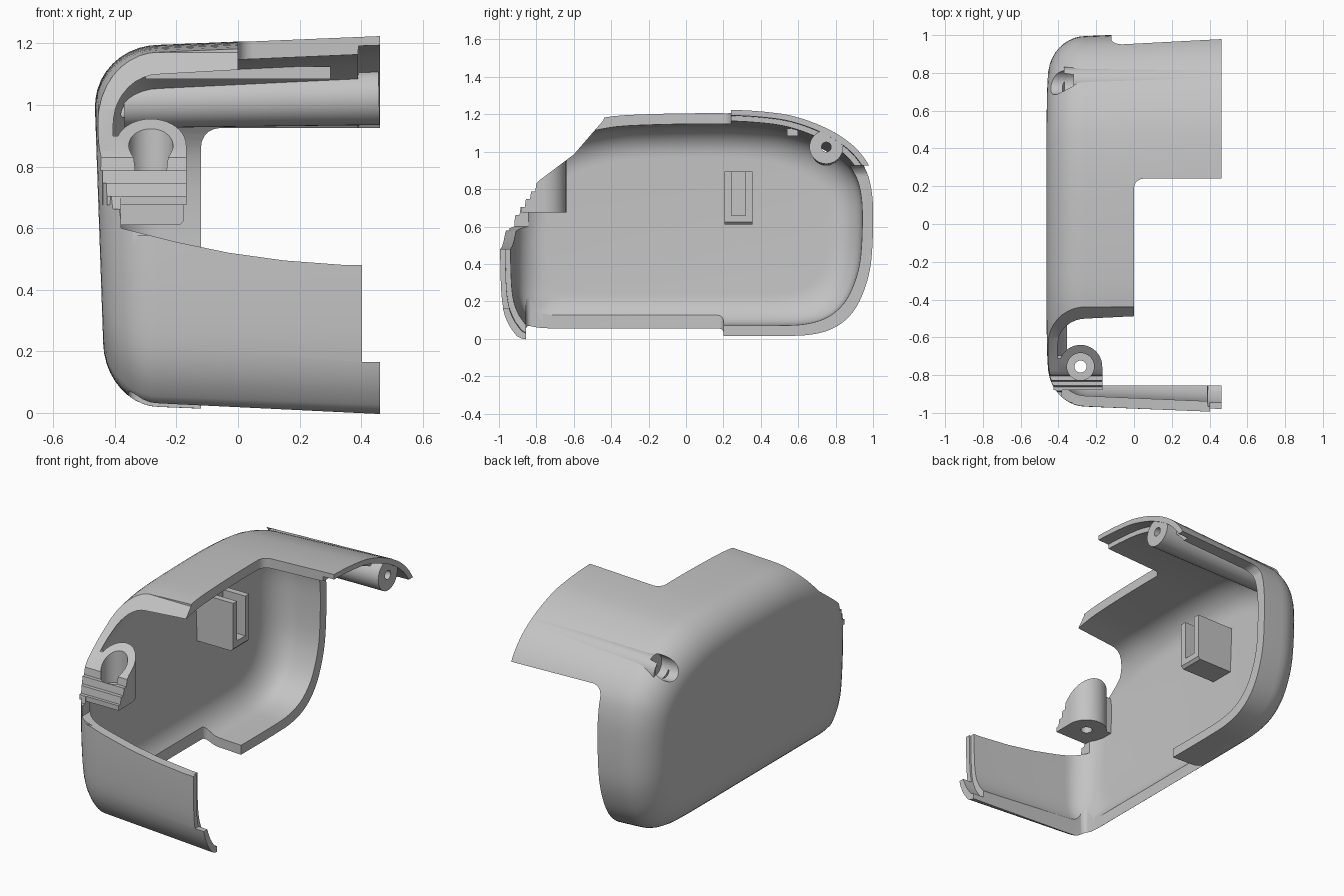
import bpy, bmesh, math
from mathutils import Matrix, Vector

cube = bpy.data.objects.get("Cube")
if cube:
    bpy.data.objects.remove(cube)

GREY = (0.55, 0.55, 0.55, 1)
mat = bpy.data.materials.new("plain grey")
mat.use_nodes = True
mat.diffuse_color = GREY
mat.node_tree.nodes["Principled BSDF"].inputs["Base Color"].default_value = GREY


def finish(name, bm):
    bmesh.ops.recalc_face_normals(bm, faces=bm.faces)
    mesh = bpy.data.meshes.new(name)
    bm.to_mesh(mesh)
    bm.free()
    mesh.materials.append(mat)
    ob = bpy.data.objects.new(name, mesh)
    bpy.context.collection.objects.link(ob)
    return ob


def loft(name, rings):
    bm = bmesh.new()
    loops = [[bm.verts.new(p) for p in ring] for ring in rings]
    n = len(loops[0])
    for a, b in zip(loops, loops[1:]):
        for i in range(n):
            j = (i + 1) % n
            bm.faces.new((a[i], a[j], b[j], b[i]))
    bm.faces.new(loops[0])
    bm.faces.new(loops[-1])
    return finish(name, bm)


def prism(name, pts, axis, lo, hi):
    """Extrude a 2D outline along x (points are y,z) or y (points are x,z)."""
    place = {"x": lambda p, d: (d, p[0], p[1]), "y": lambda p, d: (p[0], d, p[1])}[axis]
    return loft(name, [[place(p, d) for p in pts] for d in (lo, hi)])


def box(name, lo, hi, bevel=0):
    bm = bmesh.new()
    lo, hi = Vector(lo), Vector(hi)
    bmesh.ops.create_cube(bm, size=1, matrix=Matrix.Translation((lo + hi) / 2) @ Matrix.Diagonal((*(hi - lo), 1)))
    if bevel:
        bmesh.ops.bevel(bm, geom=bm.edges[:], offset=bevel, segments=5, profile=0.5, affect="EDGES")
    return finish(name, bm)


def rod(name, start, end, r1, r2=None):
    bm = bmesh.new()
    start, end = Vector(start), Vector(end)
    axis = end - start
    turn = axis.to_track_quat("Z", "Y").to_matrix().to_4x4()
    bmesh.ops.create_cone(bm, cap_ends=True, segments=40, radius1=r1, radius2=r2 or r1, depth=axis.length,
                          matrix=Matrix.Translation((start + end) / 2) @ turn)
    return finish(name, bm)


def combine(ob, operation, others):
    for other in others:
        mod = ob.modifiers.new("cut", "BOOLEAN")
        mod.operation, mod.solver, mod.object = operation, "EXACT", other
    bpy.context.view_layer.update()
    mesh = bpy.data.meshes.new_from_object(ob.evaluated_get(bpy.context.evaluated_depsgraph_get()))
    ob.modifiers.clear()
    ob.data = mesh


def smooth_closed(pts, steps):
    out, n = [], len(pts)
    for i in range(n):
        a, b, c, d = (Vector(pts[(i + k) % n]) for k in (-1, 0, 1, 2))
        for s in range(steps):
            t = s / steps
            out.append(0.5 * (2 * b + (c - a) * t + (2 * a - 5 * b + 4 * c - d) * t ** 2
                              + (3 * b - a - 3 * c + d) * t ** 3))
    return out


# Side outline of the housing (y, z)
outline = smooth_closed([
    (-0.2, 1.19), (0.2, 1.195), (0.45, 1.18), (0.6, 1.15), (0.75, 1.09), (0.87, 1.01), (0.95, 0.91),
    (0.985, 0.8), (0.995, 0.65), (0.985, 0.42), (0.95, 0.27), (0.89, 0.15), (0.8, 0.07), (0.68, 0.03),
    (0.5, 0.02), (0, 0.02), (-0.6, 0.02), (-0.83, 0.025), (-0.9, 0.07), (-0.95, 0.18), (-0.965, 0.35),
    (-0.965, 0.6), (-0.95, 0.8), (-0.88, 0.97), (-0.7, 1.1), (-0.45, 1.17)], 4)


def ring(x, inset, lean=0):
    out = []
    for y, z in outline:
        z2 = 0.6 + (z - 0.6) * (1 - inset / 0.6)
        out.append((x + 0.035 * lean * (1 - z2), y * (1 - inset), z2))
    return out


def fillet_rings(wall, radius, inset):
    out = []
    for i in range(11):
        a = math.pi / 2 * i / 10
        out.append(ring(wall + radius * (1 - math.cos(a)), inset + radius * (1 - math.sin(a)), math.cos(a)))
    return out


# Hollow shell with a thinner lip at the open edge
T = 0.058
shell = loft("housing_shell", fillet_rings(-0.465, 0.21, 0) + [ring(0.462, -0.03)])
cavity = loft("cavity_cutter", fillet_rings(-0.425, 0.17, T)
              + [ring(0.39, T - 0.028), ring(0.391, 0.002), ring(0.6, -0.005)])

# Sloping front opening with a stepped lower edge
slope = [(-0.43, 1.4), (-0.44, 1.17), (-0.6, 0.985), (-0.78, 0.85)]
for i in range(6):
    y, z = -0.8 - 0.028 * i, 0.83 - 0.042 * i
    slope += [(y, z), (y - 0.006, z - 0.042)]
slope += [(-0.95, 0.578), (-1.3, 0.578), (-1.3, 1.4)]
opening = prism("opening_cutter", slope, "x", -0.8, 0.8)
panel_top = prism("panel_top_cutter", [(-0.38, 0.6), (-0.2, 0.555), (-0.03, 0.52), (0.15, 0.495), (0.35, 0.48),
                                       (0.6, 0.48), (0.6, 0.8), (-0.38, 0.8)], "y", -1.3, -0.8)

# Rim steps along the top, back, bottom and front
rim_cutters = [
    box("top_rim_cutter", (0, -0.8, 0.6), (1, 0.24, 1.6), 0.05),
    box("back_rim_cutter", (-0.12, 0.1, -0.5), (1, 1.5, 0.925), 0.06),
    box("bottom_rim_cutter", (-0.355, -0.855, -0.5), (0.9, 0.2, 0.5), 0.03),
    box("front_rim_cutter", (0.402, -1.3, 0.165), (1, -0.7, 0.8)),
]

# Screw recess and bore for the long rear post
PY, PZ = 0.75, 1.025
recess = rod("recess_cutter", (-0.7, PY, PZ), (-0.32, PY, PZ), 0.065)
bore = rod("bore_cutter", (-0.7, PY, PZ), (0.7, PY, PZ), 0.026)

combine(shell, "DIFFERENCE", [cavity, opening, panel_top] + rim_cutters + [recess])
post = rod("rear_screw_post", (-0.37, PY, PZ - 0.02), (0.458, PY, PZ), 0.08, 0.09)
combine(post, "DIFFERENCE", [recess, bore])

# Front screw boss: round behind, square in front, trimmed by the opening
BX, BY = -0.283, -0.755
boss = rod("front_screw_boss", (BX, BY, 0.675), (BX, BY, 1.1), 0.115)
boss_block = box("boss_block", (-0.425, -0.88, 0.675), (BX + 0.115, BY, 1.1))
boss_web = box("boss_web", (-0.44, BY - 0.08, 0.675), (BX, BY + 0.06, 0.9))
counterbore = rod("counterbore_cutter", (BX, BY, 0.73), (BX, BY, 1.3), 0.072)
screw_hole = rod("screw_hole_cutter", (BX, BY, 0.5), (BX, BY, 1.3), 0.032)
combine(boss, "UNION", [boss_block, boss_web])
combine(boss, "DIFFERENCE", [opening, counterbore, screw_hole])

# Slotted clip on the inner wall
clip = box("wall_clip", (-0.44, 0.205, 0.61), (-0.175, 0.355, 0.895))
clip_slot = box("clip_slot_cutter", (-0.32, 0.242, 0.66), (0, 0.318, 1))
clip_edge = prism("clip_edge_cutter", [(-0.2, 0.6), (-0.16, 0.6), (-0.16, 0.64)], "y", 0.1, 0.5)
combine(clip, "DIFFERENCE", [clip_slot, clip_edge])

# Small rib under the roof
rib = box("roof_rib", (-0.3, 0.54, 1.085), (0.3, 0.6, 1.125))

# Remove helpers, shade the parts
for ob in [cavity, opening, panel_top, recess, bore, boss_block, boss_web, counterbore, screw_hole,
           clip_slot, clip_edge] + rim_cutters:
    bpy.data.objects.remove(ob)
for ob in (shell, post, boss, clip, rib):
    bpy.ops.object.select_all(action="DESELECT")
    ob.select_set(True)
    bpy.context.view_layer.objects.active = ob
    bpy.ops.object.shade_smooth_by_angle(angle=math.radians(30))
